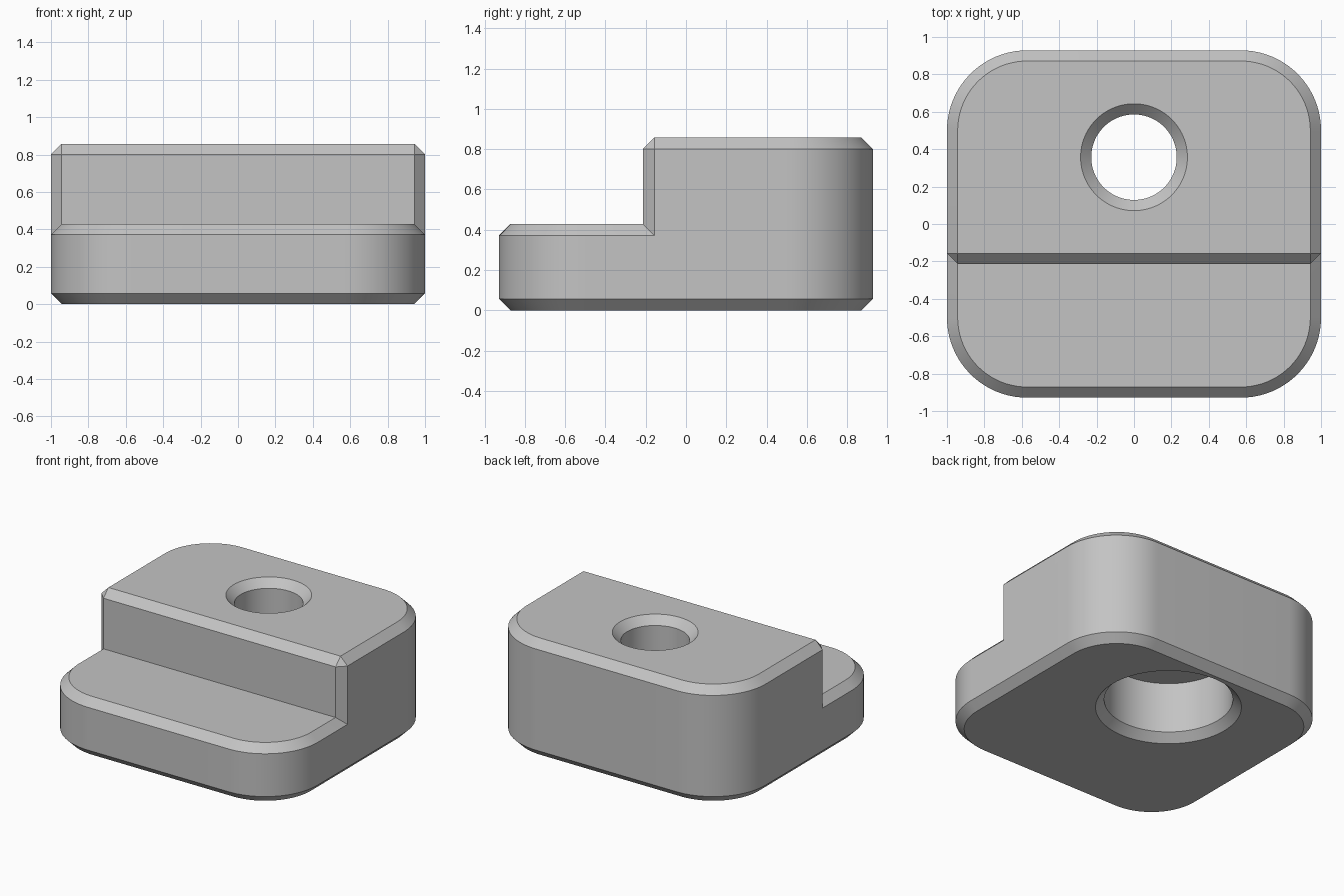
import bpy
import bmesh
from math import cos, sin, pi

cube = bpy.data.objects.get("Cube")
if cube:
    bpy.data.objects.remove(cube, do_unlink=True)

U = 1 / 14            # one drawing unit
W, D = 14, 13         # half width, half depth
H, STEP = 12, 6       # full height, step height
R, C = 6, 0.8         # corner radius, chamfer
WALL_Y = -3           # front of the raised half
HOLE_Y = 5


def arc(cx, cy, r, start, sweep, n):
    return [(cx + r * cos(start + sweep * i / n), cy + r * sin(start + sweep * i / n))
            for i in range(n + 1)]


def corners(first, count, inset):
    """Rounded corners counter-clockwise; corner 0 is back left."""
    pts = []
    for k in range(first, first + count):
        sx = 1 if k in (0, 3) else -1
        sy = 1 if k in (0, 1) else -1
        pts += arc(sx * (W - R), sy * (D - R), R - inset, k * pi / 2, pi / 2, 20)
    return pts


def base_outline(inset):
    return corners(0, 4, inset)


def raised_outline(inset):
    back, front = WALL_Y + C, WALL_Y + inset
    return corners(0, 2, inset) + [(inset - W, back), (C - W, front),
                                   (W - C, front), (W - inset, back)]


def circle(r):
    return arc(0, HOLE_Y, r, 0, 2 * pi, 96)[:-1]


def loft(name, sections):
    """Skin a solid through matching outlines at given heights."""
    bm = bmesh.new()
    rings = [[bm.verts.new((x * U, y * U, z * U)) for x, y in pts] for pts, z in sections]
    for a, b in zip(rings, rings[1:]):
        for i in range(len(a)):
            j = (i + 1) % len(a)
            bm.faces.new((a[i], a[j], b[j], b[i]))
    bm.faces.new(rings[0][::-1])
    bm.faces.new(rings[-1])
    bmesh.ops.remove_doubles(bm, verts=bm.verts, dist=1e-5)
    bmesh.ops.recalc_face_normals(bm, faces=bm.faces)
    mesh = bpy.data.meshes.new(name)
    bm.to_mesh(mesh)
    bm.free()
    obj = bpy.data.objects.new(name, mesh)
    bpy.context.collection.objects.link(obj)
    return obj


def combine(target, other, operation):
    mod = target.modifiers.new(operation.lower(), 'BOOLEAN')
    mod.operation, mod.solver, mod.object = operation, 'EXACT', other
    bpy.context.view_layer.objects.active = target
    bpy.ops.object.modifier_apply(modifier=mod.name)
    bpy.data.objects.remove(other, do_unlink=True)


# Low slab, chamfered above and below
block = loft("stepped_block", [(base_outline(C), 0), (base_outline(0), C),
                               (base_outline(0), STEP - C), (base_outline(C), STEP)])

# Raised rear half, chamfered on top and on its front upright edges
raised = loft("raised_half", [(raised_outline(0), 2), (raised_outline(0), H - C),
                              (raised_outline(C), H)])
combine(block, raised, 'UNION')

# Countersunk bore with a wider counterbore underneath
BORE, WIDE = 3.2, 6
hole = loft("hole_cutter", [(circle(WIDE + 2 * C), -C), (circle(WIDE), C),
                            (circle(WIDE), STEP), (circle(BORE), STEP),
                            (circle(BORE), H - C), (circle(BORE + 2 * C), H + C)])
hole.hide_render = True
combine(block, hole, 'DIFFERENCE')

# Merge leftover flat seams
bm = bmesh.new()
bm.from_mesh(block.data)
bmesh.ops.remove_doubles(bm, verts=bm.verts, dist=1e-5)
bmesh.ops.dissolve_limit(bm, angle_limit=0.01, verts=bm.verts, edges=bm.edges)
bm.to_mesh(block.data)
bm.free()

# Plain grey finish
grey = bpy.data.materials.new("plain_grey")
grey.use_nodes = True
colour = (0.55, 0.55, 0.55, 1)
grey.diffuse_color = colour
grey.node_tree.nodes["Principled BSDF"].inputs["Base Color"].default_value = colour
block.data.materials.clear()
block.data.materials.append(grey)

bpy.ops.object.select_all(action='DESELECT')
block.select_set(True)
bpy.context.view_layer.objects.active = block
bpy.ops.object.shade_smooth_by_angle(angle=pi / 6)
